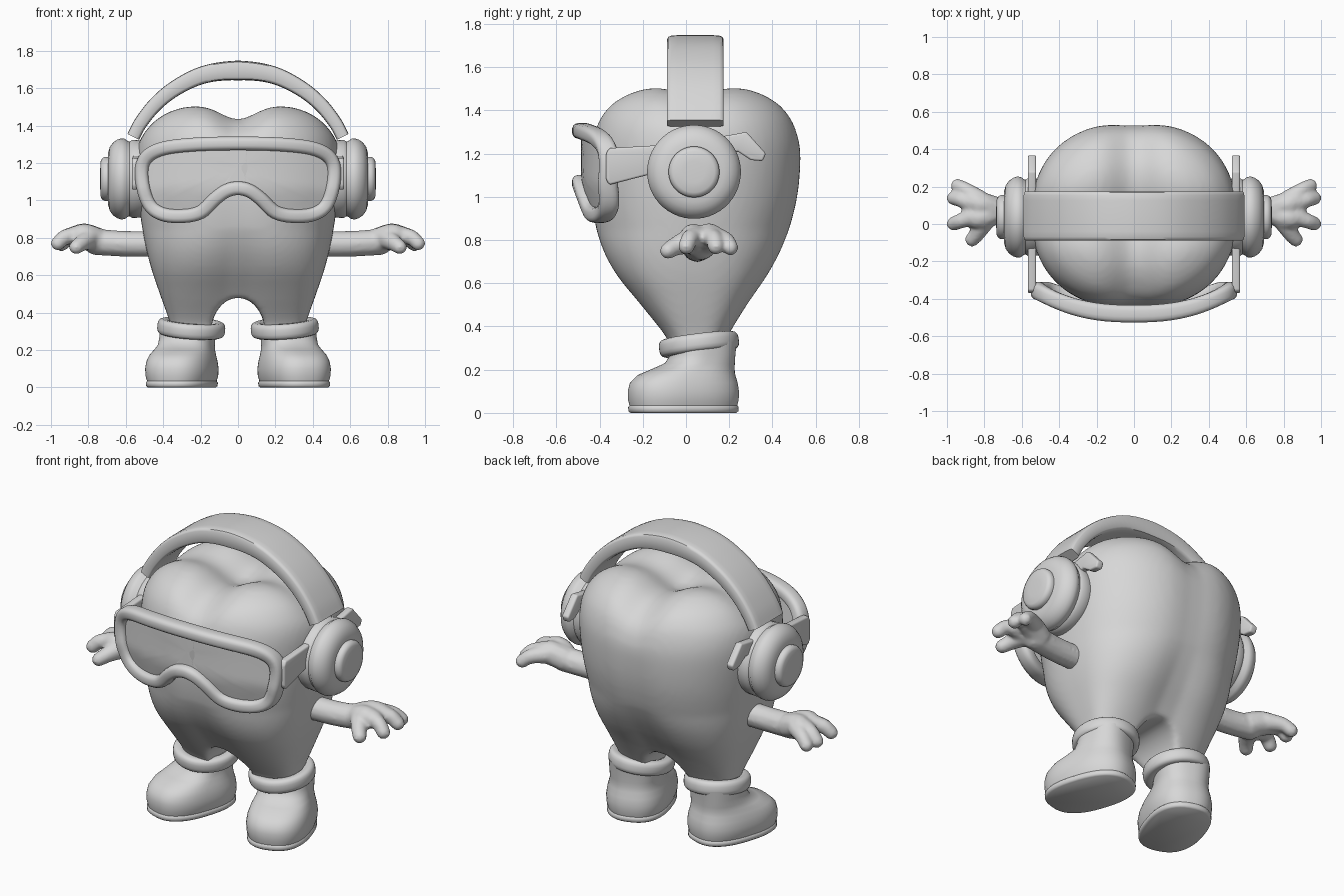
import bpy, bmesh, math
from mathutils import Vector, Matrix

if "Cube" in bpy.data.objects:
    bpy.data.objects.remove(bpy.data.objects["Cube"], do_unlink=True)

grey = bpy.data.materials.new("light grey")
grey.use_nodes = True
grey.diffuse_color = (0.68, 0.68, 0.68, 1)
grey.node_tree.nodes["Principled BSDF"].inputs["Base Color"].default_value = grey.diffuse_color


def finish(name, bm, mods=(), mirror=False, angle=40):
    """Turn a bmesh into a shaded object with its modifiers baked in."""
    bmesh.ops.recalc_face_normals(bm, faces=bm.faces)
    mesh = bpy.data.meshes.new(name)
    bm.to_mesh(mesh)
    bm.free()
    ob = bpy.data.objects.new(name, mesh)
    bpy.context.collection.objects.link(ob)
    for kind, settings in list(mods) + ([("MIRROR", {})] if mirror else []):
        mod = ob.modifiers.new(kind.title(), kind)
        for key, value in settings.items():
            setattr(mod, key, value)
    baked = bpy.data.meshes.new_from_object(
        ob.evaluated_get(bpy.context.evaluated_depsgraph_get()))
    ob.modifiers.clear()
    ob.data = baked
    baked.name = name
    baked.materials.clear()
    baked.materials.append(grey)
    bpy.ops.object.select_all(action="DESELECT")
    ob.select_set(True)
    bpy.context.view_layer.objects.active = ob
    bpy.ops.object.shade_smooth_by_angle(angle=math.radians(angle))
    return ob


def melt(voxel, rounds):
    return [("REMESH", {"mode": "VOXEL", "voxel_size": voxel}),
            ("SMOOTH", {"factor": 0.5, "iterations": rounds})]


def catmull(pts, sub, closed=False):
    """Smooth curve through points of any dimension."""
    p = [Vector(q) for q in pts]
    n = len(p)
    out = []
    for i in range(n if closed else n - 1):
        if closed:
            a, b, c, d = (p[(i + k) % n] for k in (-1, 0, 1, 2))
        else:
            a, b, c, d = p[max(i - 1, 0)], p[i], p[i + 1], p[min(i + 2, n - 1)]
        for j in range(sub):
            t = j / sub
            out.append(0.5 * (2 * b + (c - a) * t + (2 * a - 5 * b + 4 * c - d) * t ** 2
                              + (3 * b - a - 3 * c + d) * t ** 3))
    return out if closed else out + [p[-1]]


def oval(a, b, n, count):
    """Superellipse outline with half sizes a and b."""
    def power(v):
        return math.copysign(abs(v) ** (2 / n), v)
    angles = [2 * math.pi * (i + 0.5) / count for i in range(count)]
    return [(a * power(math.cos(t)), b * power(math.sin(t))) for t in angles]


def loft(rings, closed=False):
    bm = bmesh.new()
    rows = [[bm.verts.new(v) for v in ring] for ring in rings]
    pairs = list(zip(rows, rows[1:])) + ([(rows[-1], rows[0])] if closed else [])
    for r, s in pairs:
        for i in range(len(r)):
            j = (i + 1) % len(r)
            bm.faces.new((r[i], r[j], s[j], s[i]))
    if not closed:
        bm.faces.new(rows[0])
        bm.faces.new(rows[-1])
    return bm


def sweep(path, width, depth, y_at, power, closed=False):
    """Sweep a rounded section along a path in the xz plane."""
    rings = []
    n = len(path)
    for i, p in enumerate(path):
        nxt = path[(i + 1) % n] if closed else path[min(i + 1, n - 1)]
        prv = path[i - 1] if closed else path[max(i - 1, 0)]
        t = (nxt - prv).normalized()
        rings.append([(p.x + t.y * u, y_at(p) + v, p.y - t.x * u)
                      for u, v in oval(width(p.x), depth, power, 16)])
    return loft(rings, closed)


def both_sides(half):
    """Complete a half outline that starts and ends on x = 0."""
    return half + [(-x, z) for x, z in half[-2:0:-1]]


# Tooth body: stacked outlines (z, half width, front y, back y)
levels = [(0.27, 0.35, -0.07, 0.17), (0.35, 0.365, -0.1, 0.2), (0.5, 0.418, -0.222, 0.295),
          (0.65, 0.468, -0.345, 0.4), (0.8, 0.503, -0.417, 0.475), (1.0, 0.533, -0.452, 0.53),
          (1.2, 0.548, -0.452, 0.545), (1.32, 0.535, -0.435, 0.525), (1.4, 0.493, -0.4, 0.487),
          (1.46, 0.432, -0.34, 0.425), (1.505, 0.335, -0.24, 0.325), (1.52, 0.2, -0.12, 0.2),
          (1.52, 0.03, 0.02, 0.06)]
rings = []
for z, hx, y0, y1 in catmull(levels, 4):
    low = min(max((0.85 - z) / 0.5, 0), 1)
    high = min(max((z - 1.15) / 0.3, 0), 1)
    mid = (y0 + y1) / 2
    ring = []
    for x, y in oval(hx, (y1 - y0) / 2, 2.3 + low, 64):
        groove = math.exp(-(x / 0.13) ** 2)
        y = mid + y * (1 - (0.04 + 0.16 * low) * groove)
        dip = 0.08 * groove + 0.045 * math.exp(-((y - 0.04) / 0.12) ** 2)
        ring.append((x, y, z - dip * high))
    rings.append(ring)

# Arch that separates the two roots
bm = bmesh.new()
bmesh.ops.create_cone(bm, cap_ends=True, segments=48, radius1=1, radius2=1, depth=2,
                      matrix=Matrix.Translation((0, 0, 0.29)) @ Matrix.Diagonal((0.145, 1, 0.19, 1))
                      @ Matrix.Rotation(math.pi / 2, 4, "X"))
arch = finish("arch_cutter", bm)
arch.hide_render = True
finish("tooth_body", loft(rings),
       [("BOOLEAN", {"operation": "DIFFERENCE", "object": arch, "solver": "EXACT"})] + melt(0.018, 6),
       angle=80)
bpy.data.objects.remove(arch, do_unlink=True)


# Goggles: curved frame, lens and temple arms
def goggle_y(p):
    """Wraps around the face and leans back towards the cheeks."""
    lean = 0.04 * min(max((1.06 - p.y) / 0.14, 0), 1)
    return -0.48 + 0.115 * (abs(p.x) / 0.5) ** 2.5 + lean


outline = catmull(both_sides([(0, 1.305), (0.25, 1.298), (0.42, 1.272), (0.503, 1.21), (0.512, 1.1),
                              (0.475, 0.98), (0.405, 0.927), (0.3, 0.916), (0.2, 0.937),
                              (0.12, 1.01), (0.06, 1.052), (0, 1.065)]), 5, True)
finish("goggle_frame", sweep(outline, lambda x: 0.037, 0.047, goggle_y, 3, True), angle=60)

centre = Vector((0, 1.18))
lens_rings = []
for s in (1, 0.8, 0.6, 0.4, 0.2, 0.02):
    flat = [centre + (p - centre) * s for p in outline]
    lens_rings.append([(p.x, goggle_y(p) - 0.005, p.y) for p in flat])
finish("goggle_lens", loft(lens_rings), angle=60)

temple = [(-0.355, 1.225), (-0.1, 1.24), (0.2, 1.285), (0.28, 1.3), (0.37, 1.2), (0.355, 1.165),
          (0.3, 1.17), (0.24, 1.21), (0, 1.15), (-0.18, 1.1), (-0.355, 1.055), (-0.37, 1.08),
          (-0.37, 1.2)]
finish("goggle_temple_arms", loft([[(x, y, z) for y, z in temple] for x in (0.523, 0.567)]),
       [("BEVEL", {"width": 0.01, "segments": 3})], mirror=True)

# Headphones: lathed ear cups (radius, x) and a headband
cup = [(0.19, 0.48), (0.205, 0.5), (0.21, 0.565), (0.2, 0.58), (0.203, 0.59), (0.215, 0.605),
       (0.217, 0.625), (0.211, 0.645), (0.195, 0.668), (0.17, 0.686), (0.14, 0.694), (0.117, 0.696),
       (0.118, 0.712), (0.11, 0.727), (0.095, 0.734), (0.05, 0.737)]
finish("ear_cups", loft([[(x, 0.037 + u, 1.115 + v) for u, v in oval(r, r, 2, 48)] for r, x in cup]),
       mirror=True)

arc = [(0.56, 1.34), (0.52, 1.415), (0.44, 1.515), (0.33, 1.603), (0.18, 1.673)]
band = catmull(arc + [(0, 1.695)] + [(-x, z) for x, z in reversed(arc)], 5)
finish("headband", sweep(band, lambda x: 0.053 - 0.018 * abs(x) / 0.56, 0.132, lambda p: 0.043, 7))

# Arms: balls strung along paths and melted together (x, y, z, radius)
limbs = [
    [(0.42, 0.05, 0.768, 0.072), (0.6, 0.055, 0.768, 0.071), (0.76, 0.07, 0.778, 0.072)],
    [(0.75, 0.08, 0.785, 0.072), (0.82, 0.105, 0.81, 0.069), (0.87, 0.125, 0.81, 0.055)],
    [(0.76, 0.06, 0.785, 0.072), (0.82, 0.035, 0.81, 0.067), (0.88, 0.04, 0.81, 0.05)],
    [(0.83, 0.13, 0.81, 0.055), (0.9, 0.182, 0.797, 0.042), (0.943, 0.205, 0.765, 0.038)],
    [(0.87, 0.11, 0.815, 0.05), (0.925, 0.13, 0.803, 0.042), (0.963, 0.138, 0.77, 0.039)],
    [(0.86, 0.04, 0.815, 0.05), (0.925, 0.017, 0.803, 0.042), (0.963, 0.002, 0.77, 0.039)],
    [(0.8, 0.02, 0.795, 0.06), (0.835, -0.045, 0.772, 0.045), (0.865, -0.083, 0.75, 0.039)]]
bm = bmesh.new()
for limb in limbs:
    for x, y, z, r in catmull(limb, 8):
        bmesh.ops.create_icosphere(bm, subdivisions=2, radius=r, matrix=Matrix.Translation((x, y, z)))
finish("arms", bm, melt(0.01, 5), mirror=True, angle=80)

# Boots, toes turned out: (z, shift along foot, half length, half width)
turn = math.radians(18)
boot = [(0, 0, 0.247, 0.163), (0.008, 0, 0.256, 0.172), (0.027, 0, 0.257, 0.173),
        (0.034, 0, 0.251, 0.167), (0.06, 0, 0.257, 0.175), (0.1, 0, 0.258, 0.178),
        (0.14, -0.002, 0.25, 0.172), (0.175, -0.015, 0.226, 0.162), (0.205, -0.05, 0.187, 0.15),
        (0.23, -0.08, 0.158, 0.145), (0.27, -0.095, 0.145, 0.145), (0.33, -0.1, 0.147, 0.146)]
rings = []
for z, shift, length, width in boot:
    rings.append([(0.3 + math.sin(turn) * (shift + u) + math.cos(turn) * v,
                   -0.012 - math.cos(turn) * (shift + u) + math.sin(turn) * v, z)
                  for u, v in oval(length, width, 2.5, 48)])
finish("boots", loft(rings), mirror=True, angle=50)

# Padded boot cuffs, higher at the back and outside
place = (Matrix.Translation((0.25, 0.06, 0.317)) @ Matrix.Rotation(math.radians(7), 4, "X")
         @ Matrix.Rotation(math.radians(-4), 4, "Y"))
rings = []
for i in range(48):
    t = 2 * math.pi * i / 48
    rings.append([place @ Vector(((0.149 + u) * math.cos(t), (0.153 + u) * math.sin(t), v))
                  for u, v in oval(0.033, 0.041, 2.8, 16)])
finish("boot_cuffs", loft(rings, closed=True), mirror=True, angle=60)
